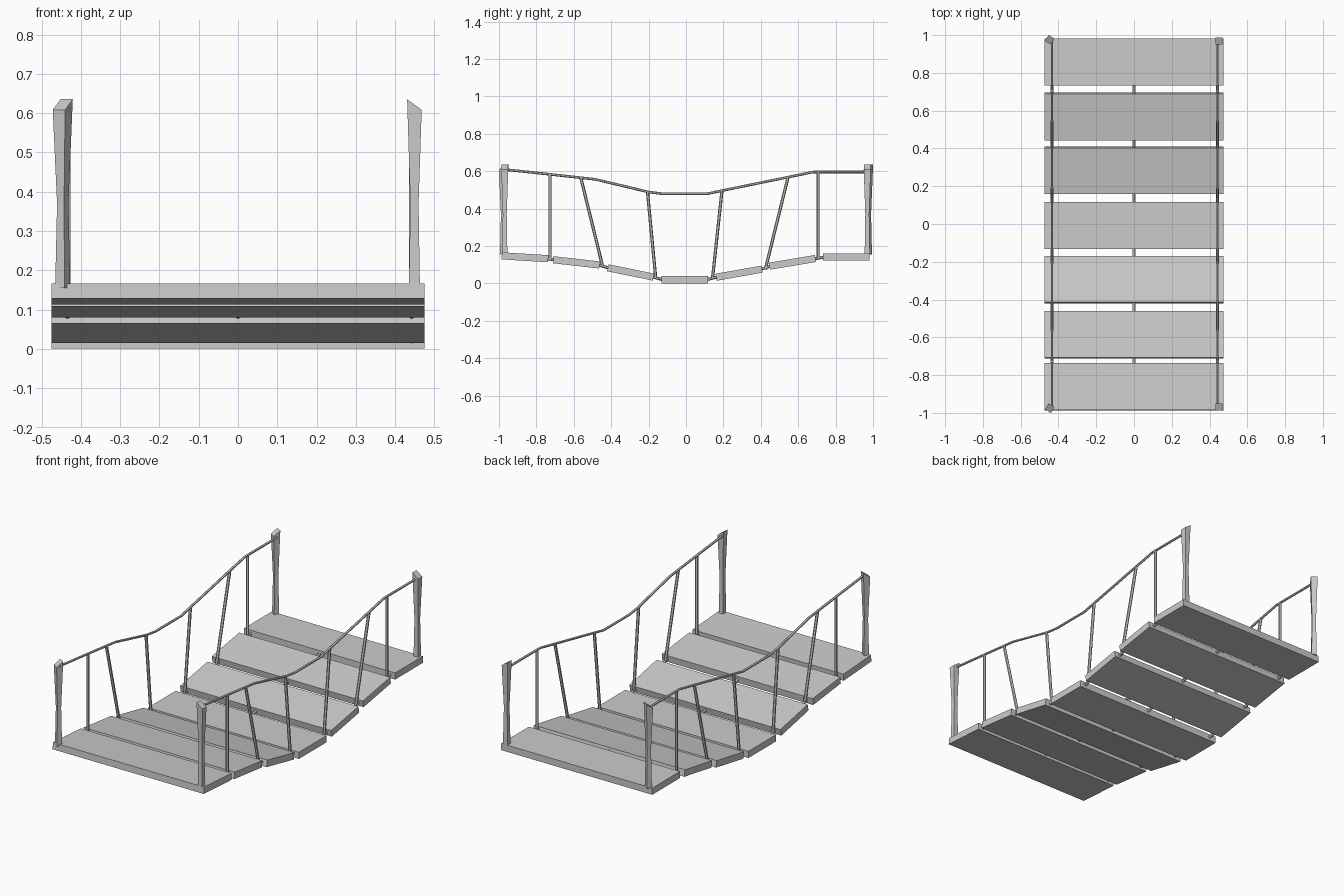
import bpy, bmesh
from math import radians, cos, sin
from mathutils import Matrix, Vector

if "Cube" in bpy.data.objects:
    bpy.data.objects.remove(bpy.data.objects["Cube"])


def finish(bm, name):
    bmesh.ops.recalc_face_normals(bm, faces=bm.faces)
    me = bpy.data.meshes.new(name)
    bm.to_mesh(me)
    bm.free()
    ob = bpy.data.objects.new(name, me)
    bpy.context.collection.objects.link(ob)
    return ob


def box(name, size, loc, pitch=0):
    bm = bmesh.new()
    bmesh.ops.create_cube(bm, size=1, matrix=Matrix.Translation(loc)
                          @ Matrix.Rotation(pitch, 4, 'X') @ Matrix.Diagonal((*size, 1)))
    return finish(bm, name)


def bar(name, x, pts, radius, sides=6):
    # Sweeps a low-poly ring along (y, z) points in the plane of constant x
    bm = bmesh.new()
    P = [Vector((x, y, z)) for y, z in pts]
    rings = []
    for i, p in enumerate(P):
        t = (P[min(i + 1, len(P) - 1)] - P[max(i - 1, 0)]).normalized()
        n = Vector((1, 0, 0)).cross(t)
        rings.append([bm.verts.new(p + radius * (Vector((cos(a), 0, 0)) + n * sin(a)))
                      for a in (radians(360 * (k + .5) / sides) for k in range(sides))])
    for a, b in zip(rings, rings[1:]):
        for k in range(sides):
            j = (k + 1) % sides
            bm.faces.new((a[k], a[j], b[j], b[k]))
    bm.faces.new(rings[0])
    bm.faces.new(rings[-1])
    return finish(bm, name)


def post(name, x, y, turn):
    # Square post with a narrow waist and a slanted top
    bm = bmesh.new()
    rings = []
    for z, w in ((0.155, 0.014), (0.37, 0.0105), (0.622, 0.0185)):
        ring = []
        for sx, sy in ((-1, -1), (1, -1), (1, 1), (-1, 1)):
            slant = 0.0135 * sy if z > 0.6 else 0
            ring.append(bm.verts.new((sx * w, sy * w, z + slant)))
        rings.append(ring)
    for a, b in zip(rings, rings[1:]):
        for k in range(4):
            j = (k + 1) % 4
            bm.faces.new((a[k], a[j], b[j], b[k]))
    bm.faces.new(rings[0])
    bm.faces.new(rings[-1])
    bm.transform(Matrix.Translation((x, y, 0)) @ Matrix.Rotation(radians(turn), 4, 'Z'))
    return finish(bm, name)


# Sagging deck planks: centre y, centre z, pitch
planks = [(-0.861, 0.140, -3.5), (-0.586, 0.113, -6.5), (-0.296, 0.059, -11.5),
          (-0.007, 0.020, 0), (0.284, 0.055, 10), (0.569, 0.113, 9.5), (0.857, 0.141, 0)]
for i, (y, z, a) in enumerate(planks):
    box(f"plank_{i + 1}", (0.95, 0.249, 0.038), (0, y, z), radians(a))

# Rope links in the gaps between planks
for i, (p, q) in enumerate(zip(planks, planks[1:])):
    ends = [(y + s * 0.115 * cos(radians(a)), z + s * 0.115 * sin(radians(a)))
            for (y, z, a), s in ((p, 1), (q, -1))]
    for side, x in (("left", -0.434), ("middle", 0), ("right", 0.442)):
        bar(f"rope_link_{side}_{i + 1}", x, ends, 0.008)

# Handrails, leaning balusters and corner posts on each side
rail = [(-0.985, 0.611), (-0.74, 0.585), (-0.485, 0.557), (-0.2, 0.489), (-0.12, 0.479),
        (0.11, 0.479), (0.2, 0.498), (0.42, 0.543), (0.68, 0.596), (0.97, 0.596)]
balusters = [((-0.727, 0.13), (-0.727, 0.585)), ((-0.445, 0.088), (-0.562, 0.564)),
             ((-0.162, 0.03), (-0.206, 0.49)), ((0.142, 0.03), (0.192, 0.494)),
             ((0.424, 0.075), (0.545, 0.566)), ((0.706, 0.132), (0.706, 0.594))]
for side, x, px, turn, py in (("left", -0.434, -0.446, -32, 0.975),
                              ("right", 0.442, 0.449, 90, 0.969)):
    bar(f"handrail_{side}", x, rail, 0.007)
    for i, pts in enumerate(balusters):
        bar(f"baluster_{side}_{i + 1}", x, pts, 0.0085)
    post(f"front_post_{side}", px, -py, turn)
    post(f"back_post_{side}", px, py, turn)
